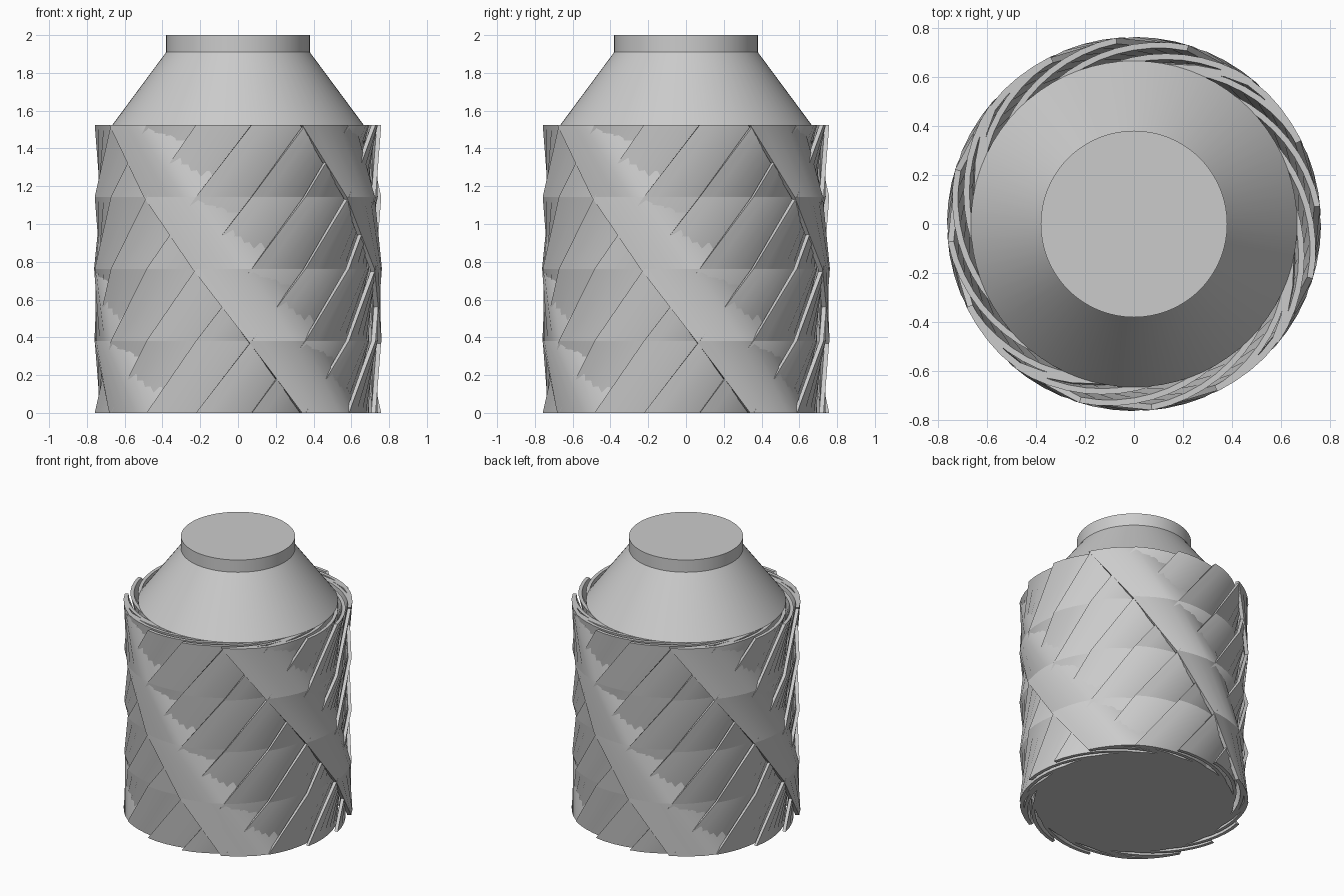
import bpy, bmesh
from math import sin, cos, radians, pi

cube = bpy.data.objects.get("Cube")
if cube:
    bpy.data.objects.remove(cube)

BODY_TOP = 1.525
CORE_R, RIM_R, NECK_R = 0.665, 0.762, 0.38
SLICES, TWIST = 4, 90

grey = bpy.data.materials.new("plain grey")
grey.use_nodes = True
grey.diffuse_color = (0.6, 0.6, 0.6, 1)
grey.node_tree.nodes["Principled BSDF"].inputs["Base Color"].default_value = (0.6, 0.6, 0.6, 1)


def finish(bm, name, angle):
    bmesh.ops.recalc_face_normals(bm, faces=bm.faces)
    mesh = bpy.data.meshes.new(name)
    bm.to_mesh(mesh)
    bm.free()
    mesh.materials.append(grey)
    obj = bpy.data.objects.new(name, mesh)
    bpy.context.collection.objects.link(obj)
    bpy.ops.object.select_all(action='DESELECT')
    obj.select_set(True)
    bpy.context.view_layer.objects.active = obj
    bpy.ops.object.shade_smooth_by_angle(angle=radians(angle))
    return obj


def lathe(name, profile, sides=72):
    """Solid of revolution from (radius, height) points, capped at both ends."""
    bm = bmesh.new()
    rings = [[bm.verts.new((r * cos(2 * pi * i / sides), r * sin(2 * pi * i / sides), z))
              for i in range(sides)] for r, z in profile]
    for low, high in zip(rings, rings[1:]):
        for i in range(sides):
            j = (i + 1) % sides
            bm.faces.new((low[i], low[j], high[j], high[i]))
    bm.faces.new(rings[0])
    bm.faces.new(rings[-1])
    return finish(bm, name, 25)


def add_blade(bm, tip, section, thick, direction):
    """Sweep a curved, leaning section up the body while it twists."""
    rows = []
    for s in range(SLICES + 1):
        t = s / SLICES
        row = []
        for offset, radius in section:
            a = radians(tip + offset + direction * TWIST * t)
            row.append([bm.verts.new((r * cos(a), r * sin(a), BODY_TOP * t))
                        for r in (radius, radius - thick)])
        rows.append(row)
    last = len(section) - 1
    for low, high in zip(rows, rows[1:]):
        for i in range(last):
            for side in (0, 1):
                bm.faces.new((low[i][side], low[i + 1][side], high[i + 1][side], high[i][side]))
        for end in (0, last):
            bm.faces.new((low[end][0], low[end][1], high[end][1], high[end][0]))
    for row in (rows[0], rows[-1]):
        for i in range(last):
            bm.faces.new((row[i][0], row[i + 1][0], row[i + 1][1], row[i][1]))


def blades(name, count, first, section, thick, direction):
    bm = bmesh.new()
    for k in range(count):
        add_blade(bm, first + k * 360 / count, section, thick, direction)
    return finish(bm, name, 20)


# Solid body with sloping shoulder and short neck
lathe("core_body", [(CORE_R, 0), (CORE_R, BODY_TOP)])
lathe("shoulder_and_neck", [(CORE_R, BODY_TOP), (NECK_R, 1.91), (NECK_R, 2)])

# Thin overlapping blades rising to the right
STEPS, SPAN = 8, 46
lean = [(SPAN * i / STEPS, RIM_R - (RIM_R - CORE_R) * (i / STEPS) ** 1.2)
        for i in range(STEPS + 1)]
blades("right_hand_blades", 16, -174.5, lean, 0.024, 1)

# Broad bands crossing them the other way
band = [(0, RIM_R), (6, RIM_R), (12, RIM_R), (18, RIM_R), (24, 0.757),
        (32, 0.73), (42, 0.695), (52, CORE_R)]
blades("left_hand_bands", 4, -63.5, band, 0.026, -1)
